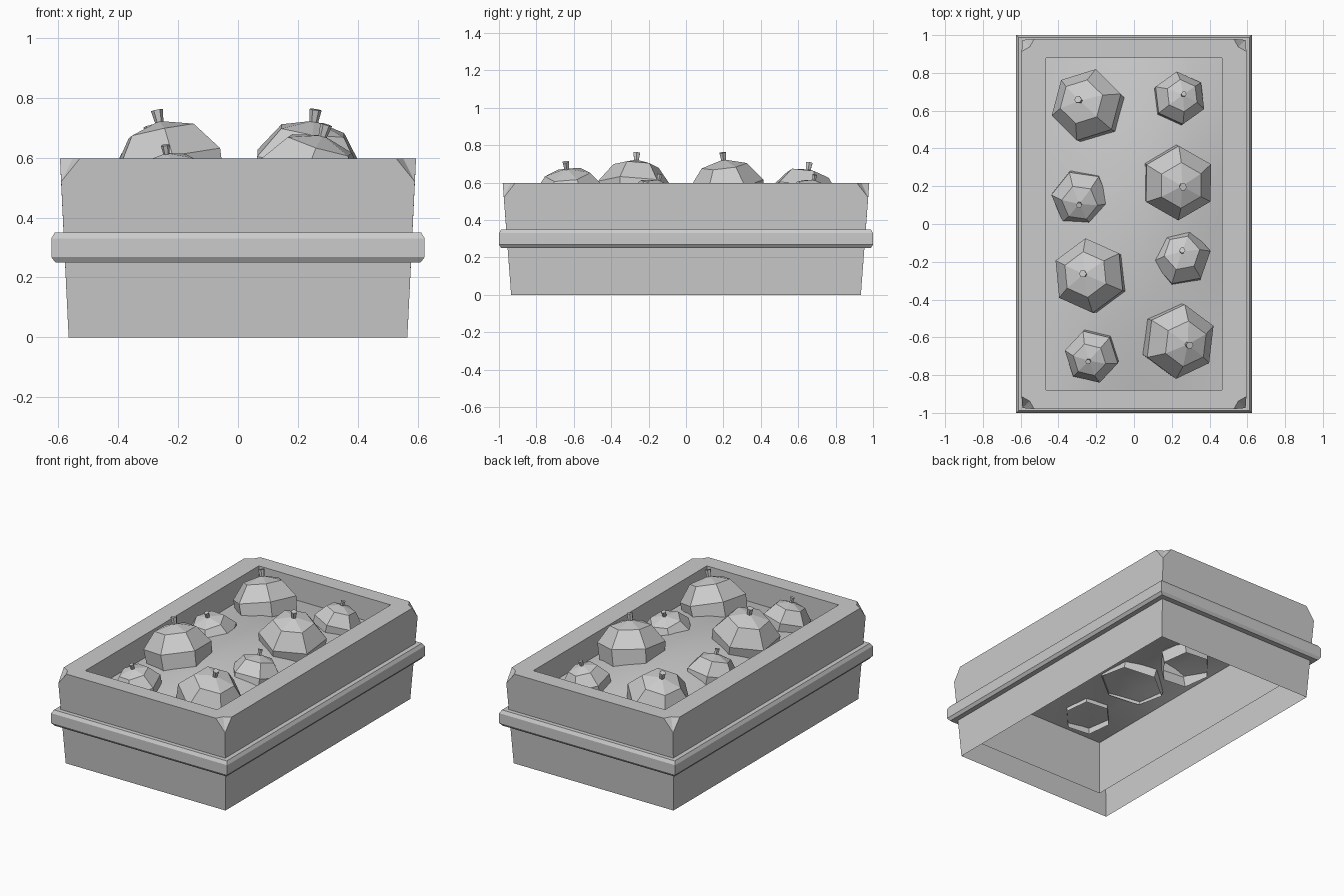
import bpy, bmesh
from math import radians, cos, sin, pi, hypot, atan2
from mathutils import Matrix, Vector

if "Cube" in bpy.data.objects:
    bpy.data.objects.remove(bpy.data.objects["Cube"])

SIGNS = [(-1, -1), (1, -1), (1, 1), (-1, 1)]
PIVOT_Z = 0.48


def finish(name, bm, fix_normals=True):
    if fix_normals:
        bmesh.ops.recalc_face_normals(bm, faces=bm.faces[:])
    mesh = bpy.data.meshes.new(name)
    bm.to_mesh(mesh)
    bm.free()
    obj = bpy.data.objects.new(name, mesh)
    bpy.context.collection.objects.link(obj)
    return obj


def rect(bm, hx, hy, z):
    return [bm.verts.new((sx * hx, sy * hy, z)) for sx, sy in SIGNS]


def circle(bm, r, z, n, spin=0.0):
    return [bm.verts.new((r * cos(spin + 2 * pi * i / n), r * sin(spin + 2 * pi * i / n), z))
            for i in range(n)]


def loft(bm, rings):
    for a, b in zip(rings, rings[1:]):
        n = len(a)
        for i in range(n):
            j = (i + 1) % n
            bm.faces.new((a[i], a[j], b[j], b[i]))


# Crate body: flared outer walls, chipped top corners, rim and inner walls
bm = bmesh.new()
base = rect(bm, 0.566, 0.935, 0)
chip_low = rect(bm, 0.591, 0.974, 0.52)
chip_x = rect(bm, 0.528, 0.98, 0.598)
chip_y = rect(bm, 0.595, 0.913, 0.598)
chip_mid = rect(bm, 0.552, 0.938, 0.598)
inner_top = rect(bm, 0.467, 0.878, 0.598)
inner_low = rect(bm, 0.467, 0.878, 0.1)
for i in range(4):
    j = (i + 1) % 4
    edge = chip_x if i % 2 == 0 else chip_y
    bm.faces.new((base[i], base[j], chip_low[j], edge[j], edge[i], chip_low[i]))
    bm.faces.new((edge[i], edge[j], chip_mid[j], inner_top[j], inner_top[i], chip_mid[i]))
    bm.faces.new((chip_low[i], chip_x[i], chip_mid[i]))
    bm.faces.new((chip_low[i], chip_mid[i], chip_y[i]))
loft(bm, [inner_top, inner_low])
finish("crate_walls", bm)

# Raised band around the crate
bm = bmesh.new()
loft(bm, [rect(bm, *p) for p in (
    (0.577, 0.953, 0.25), (0.610, 0.988, 0.25), (0.624, 1.0, 0.268),
    (0.624, 1.0, 0.33), (0.612, 0.988, 0.35), (0.582, 0.961, 0.35))])
finish("crate_band", bm)

# Gently mounded filling under the fruit
bm = bmesh.new()
bmesh.ops.create_grid(bm, x_segments=6, y_segments=6, size=1)
for v in bm.verts:
    x, y = v.co.x, v.co.y
    v.co = (x * 0.467, y * 0.878, 0.45 + 0.11 * (1 - x * x) * (1 - y * y))
for f in bm.faces:
    f.smooth = True
finish("filling", bm, False)

# Six-sided fruit: radius and height below the top, for unit radius
PROFILE = [(0.94, -1.2), (0.98, -0.66), (0.6, -0.17)]


def fruit(index, cx, cy, r, top, spin, stem_x, stem_y):
    dx, dy = stem_x - cx, stem_y - cy
    height = top - PIVOT_Z
    tilt = min(atan2(hypot(dx, dy), height), radians(18))
    axis = Vector((-dy, dx, 0)).normalized()
    place = (Matrix.Translation((cx, cy, PIVOT_Z)) @ Matrix.Rotation(tilt, 4, axis)
             @ Matrix.Translation((0, 0, height)))

    bm = bmesh.new()
    rings = [circle(bm, r * a, r * h, 6, radians(spin)) for a, h in PROFILE]
    loft(bm, rings)
    tip = bm.verts.new((0, 0, 0))
    for i in range(6):
        bm.faces.new((rings[-1][i], rings[-1][(i + 1) % 6], tip))
    body = finish(f"fruit_{index}", bm)
    body.matrix_world = place

    # Flared stem
    bm = bmesh.new()
    k = r / 0.2
    low = circle(bm, 0.013 * k, -0.012, 6)
    high = circle(bm, 0.02 * k, 0.037 * k, 6)
    loft(bm, [low, high])
    bm.faces.new(high)
    bm.faces.new(low[::-1])
    stem = finish(f"fruit_stem_{index}", bm)
    stem.matrix_world = place


FRUITS = [
    (-0.235, 0.62, 0.2, 0.68, 16, -0.29, 0.655),
    (0.235, 0.66, 0.145, 0.62, 36, 0.26, 0.685),
    (-0.28, 0.14, 0.16, 0.62, 52, -0.29, 0.105),
    (0.22, 0.23, 0.203, 0.728, 30, 0.255, 0.20),
    (-0.215, -0.28, 0.203, 0.728, 36, -0.265, -0.265),
    (0.25, -0.18, 0.16, 0.62, 11, 0.255, -0.145),
    (0.225, -0.615, 0.203, 0.685, 24, 0.29, -0.64),
    (-0.22, -0.695, 0.148, 0.62, 47, -0.24, -0.725),
]
for n, f in enumerate(FRUITS, 1):
    fruit(n, *f)
